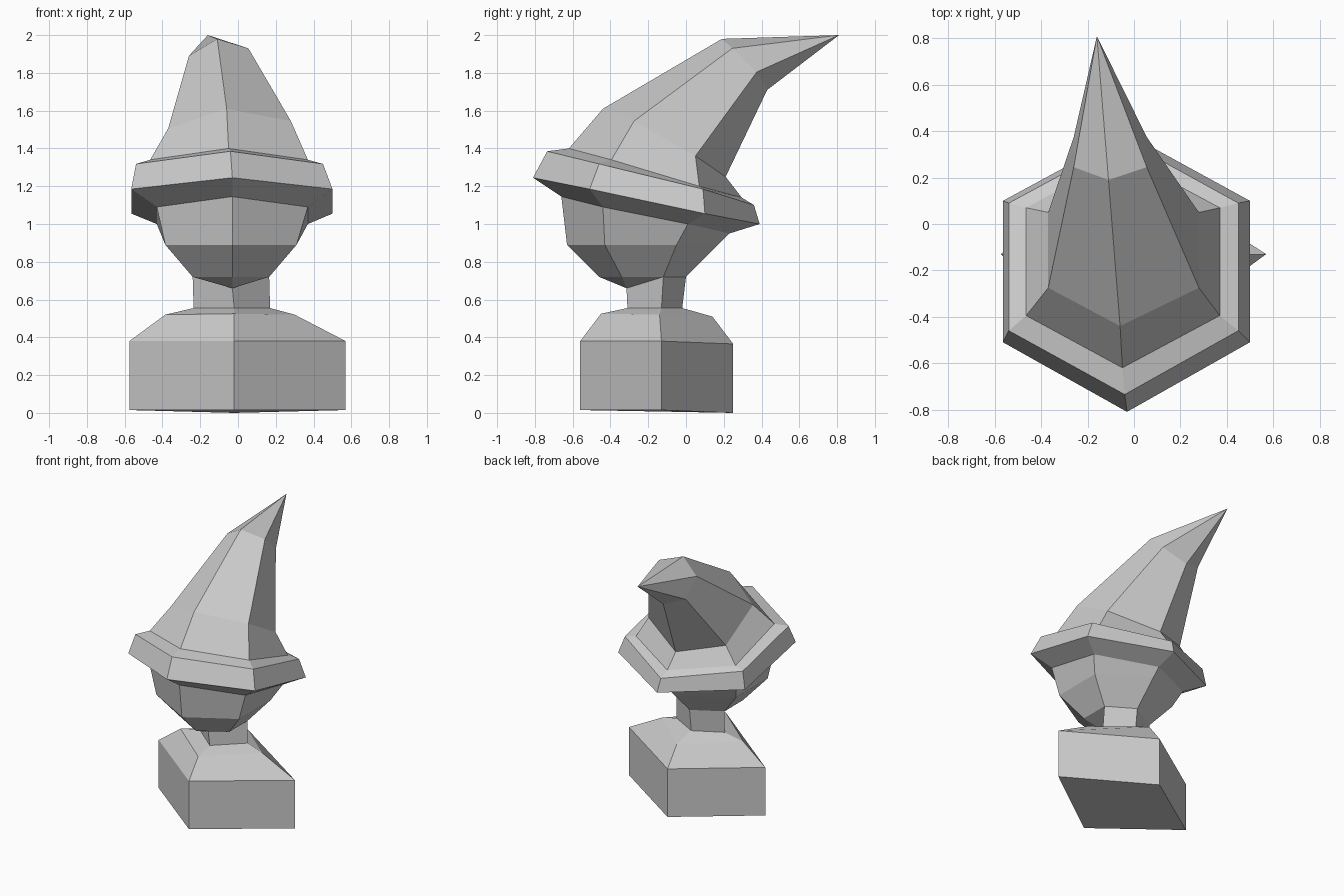
import bpy, bmesh

if "Cube" in bpy.data.objects:
    bpy.data.objects.remove(bpy.data.objects["Cube"])


def hex_ring(x, yz, left_drop=0.0):
    """Six-point ring: x = (left, middle, right); yz = front, front side, back side, back."""
    xl, xm, xr = x
    f, fs, bs, b = yz
    d = left_drop
    return [(xm, *f), (xr, *fs), (xr, *bs), (xm, *b),
            (xl, bs[0], bs[1] - d), (xl, fs[0], fs[1] - d)]


def diamond(front, right, back, left):
    return [front, right, back, left]


def loft(name, rings, start=None, end=None, cap_start=False, cap_end=False):
    """Skin a stack of rings, closing the ends with a point or a face."""
    bm = bmesh.new()
    vs = [[bm.verts.new(p) for p in r] for r in rings]
    n = len(vs[0])
    for a, b in zip(vs, vs[1:]):
        for i in range(n):
            j = (i + 1) % n
            bm.faces.new((a[i], a[j], b[j], b[i]))
    for tip, ring in ((start, vs[0]), (end, vs[-1])):
        if tip:
            t = bm.verts.new(tip)
            for i in range(n):
                bm.faces.new((ring[i], ring[(i + 1) % n], t))
    if cap_start:
        bm.faces.new(vs[0])
    if cap_end:
        bm.faces.new(vs[-1])
    bmesh.ops.recalc_face_normals(bm, faces=bm.faces)
    me = bpy.data.meshes.new(name)
    bm.to_mesh(me)
    bm.free()
    ob = bpy.data.objects.new(name, me)
    bpy.context.collection.objects.link(ob)
    return ob


# Block body with sloped shoulders and four-sided neck
neck_base = diamond((-.02, -.31, .555), (.17, -.13, .555), (-.03, -.02, .555), (-.235, -.13, .555))
loft("body", [
    diamond((-.02, -.56, .015), (.57, -.13, .015), (-.02, .25, 0), (-.575, -.13, .015)),
    diamond((-.02, -.56, .38), (.57, -.13, .38), (-.02, .25, .365), (-.575, -.13, .38)),
    diamond((-.02, -.45, .525), (.30, -.14, .52), (-.02, .14, .51), (-.385, -.14, .52)),
    neck_base], cap_start=True, cap_end=True)
loft("neck", [
    neck_base,
    diamond((-.03, -.315, .66), (.165, -.12, .72), (-.03, 0, .72), (-.24, -.12, .72))])

# Six-sided head tapering to the chin
under = hex_ring((-.43, -.03, .37), [(-.66, 1.145), (-.44, 1.09), (.01, 1.0), (.23, .95)])
loft("head", [
    hex_ring((-.24, -.03, .165), [(-.46, .72), (-.34, .72), (-.12, .72), (0, .72)]),
    hex_ring((-.385, -.03, .31), [(-.63, .89), (-.43, .89), (-.05, .89), (.17, .89)]),
    under], start=(-.03, -.315, .66))

# Tilted hat brim
crown_base = hex_ring((-.465, -.05, .37), [(-.62, 1.4), (-.395, 1.34), (.07, 1.2), (.295, 1.14)])
loft("hat_brim", [
    under,
    hex_ring((-.565, -.03, .5), [(-.81, 1.245), (-.51, 1.185), (.10, 1.055), (.39, 1.0)]),
    hex_ring((-.54, -.04, .45), [(-.735, 1.385), (-.46, 1.318), (.09, 1.185), (.36, 1.10)]),
    crown_base])

# Hat crown bending back to a point
loft("hat_crown", [
    crown_base,
    hex_ring((-.37, -.06, .28), [(-.44, 1.61), (-.275, 1.545), (.05, 1.36), (.21, 1.25)], .04),
    hex_ring((-.26, -.11, .055), [(.19, 1.98), (.245, 1.93), (.375, 1.805), (.43, 1.71)], .04)],
    end=(-.16, .81, 2.0))
